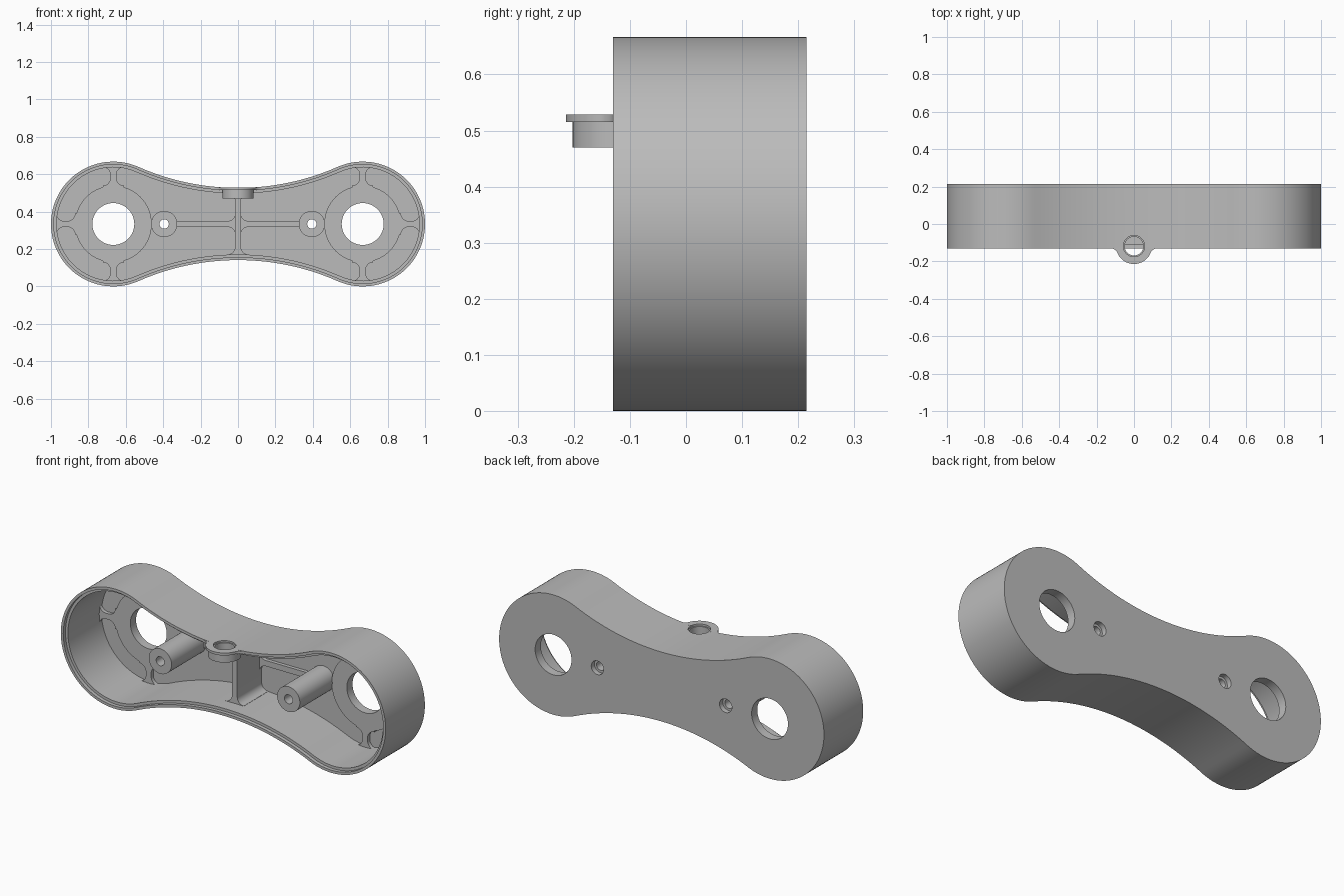
import bpy, bmesh
from math import pi, sin, cos, sqrt, atan2
from mathutils import Vector

cube = bpy.data.objects.get("Cube")
if cube:
    bpy.data.objects.remove(cube)

grey = bpy.data.materials.new("plain_grey")
grey.use_nodes = True
grey.diffuse_color = (0.5, 0.5, 0.5, 1)
grey.node_tree.nodes["Principled BSDF"].inputs["Base Color"].default_value = (0.5, 0.5, 0.5, 1)

# Main sizes
MID = 0.3335                    # height of the centre line
LOBE_X, LOBE_R = 0.6665, 0.3335
WAIST = 0.193                   # half height of the waist
WAIST_R = (LOBE_X**2 + WAIST**2 - LOBE_R**2) / (2 * (LOBE_R - WAIST))
FRONT, BACK = -0.13, 0.215
FLOOR, PAD = 0.185, 0.165       # inner floor and raised pad faces
WALL, LIP = 0.03, 0.015
BOSS_X = 0.395
EYE_Y = -0.118


def loft(name, loops, ring=False):
    """Skin equal-length loops; ring joins last to first, otherwise cap the ends."""
    bm = bmesh.new()
    rows = [[bm.verts.new(p) for p in loop] for loop in loops]
    n = len(rows[0])
    pairs = list(zip(rows, rows[1:])) + ([(rows[-1], rows[0])] if ring else [])
    for a, b in pairs:
        for i in range(n):
            j = (i + 1) % n
            bm.faces.new((a[i], a[j], b[j], b[i]))
    if not ring:
        bm.faces.new(rows[0])
        bm.faces.new(rows[-1])
    bmesh.ops.recalc_face_normals(bm, faces=bm.faces)
    mesh = bpy.data.meshes.new(name)
    bm.to_mesh(mesh)
    bm.free()
    mesh.materials.append(grey)
    obj = bpy.data.objects.new(name, mesh)
    bpy.context.collection.objects.link(obj)
    return obj


def arc(cx, cy, r, a0, a1, n):
    return [(cx + r * cos(a0 + (a1 - a0) * i / n), cy + r * sin(a0 + (a1 - a0) * i / n))
            for i in range(n)]


def at_y(pts, y):
    return [Vector((x, y, z)) for x, z in pts]


def at_z(pts, z):
    return [Vector((x, y, z)) for x, y in pts]


def disc(x, v, r):
    return arc(x, v, r, 0, 2 * pi, 64)


def tube(name, x, v, r_in, r_out, lo, hi, place):
    i, o = disc(x, v, r_in), disc(x, v, r_out)
    return loft(name, [place(i, lo), place(o, lo), place(o, hi), place(i, hi)], ring=True)


def cut(obj, cutter):
    mod = obj.modifiers.new("cut", "BOOLEAN")
    mod.operation, mod.solver, mod.object = "DIFFERENCE", "EXACT", cutter
    bpy.context.view_layer.objects.active = obj
    bpy.ops.object.modifier_apply(modifier=mod.name)


def outline(d):
    """Two-lobed outline moved inward by d."""
    far = WAIST_R + WAIST
    phi = atan2(far, -LOBE_X)
    return (arc(LOBE_X, MID, LOBE_R - d, -phi, phi, 64)
            + arc(0, MID + far, WAIST_R + d, phi - pi, -phi, 40)
            + arc(-LOBE_X, MID, LOBE_R - d, pi - phi, pi + phi, 64)
            + arc(0, MID - far, WAIST_R + d, phi, pi - phi, 40))


def rib(name, start, end, y0, flare0=0.04, flare1=0.04, over=0.012, half=0.016):
    """Straight rib on the floor whose ends flare out in concave fillets."""
    a, b = Vector(start), Vector(end)
    u = (b - a).normalized()
    side = Vector((-u.y, u.x))
    length = (b - a).length
    steps = [i / 8 for i in range(9)]
    stations = [(-over, half + flare0)]
    stations += [(flare0 * (1 - cos(t * pi / 2)), half + flare0 * (1 - sin(t * pi / 2))) for t in steps]
    stations += [(length - flare1 * (1 - cos(t * pi / 2)), half + flare1 * (1 - sin(t * pi / 2)))
                 for t in reversed(steps)]
    stations += [(length + over, half + flare1)]
    pts = [a + u * d + side * w for d, w in stations]
    pts += [a + u * d - side * w for d, w in reversed(stations)]
    return loft(name, [at_y(pts, y0), at_y(pts, FLOOR + 0.005)])


# Open-fronted shell with a stepped lip
parts = []
shell = loft("housing_shell", [at_y(outline(d), y) for d, y in (
    (0, BACK), (0, FRONT), (LIP, FRONT), (LIP, FRONT + 0.02), (WALL, FRONT + 0.02), (WALL, FLOOR))])
parts.append(shell)

# Cutters for lobe holes, screw recesses and the eyelet
cutters = []
for s in (-1, 1):
    for x, r in ((s * LOBE_X, 0.112), (s * BOSS_X, 0.038)):
        c = disc(x, MID, r)
        cutters.append(loft("hole_cutter", [at_y(c, 0.1), at_y(c, 0.3)]))
c = disc(0, EYE_Y, 0.057)
eye_cutter = loft("eyelet_cutter", [at_z(c, 0.44), at_z(c, 0.6)])
cutters.append(eye_cutter)
for c in cutters:
    c.hide_render = True
    cut(shell, c)

# Pads, bosses and ribs, repeated on both sides
for s, label in ((-1, "right"), (1, "left")):
    cx = s * LOBE_X
    parts.append(tube(label + "_hole_pad", cx, MID, 0.112, 0.205, PAD, FLOOR + 0.005, at_y))
    parts.append(tube(label + "_screw_boss", s * BOSS_X, MID, 0.025, 0.07, FRONT + 0.01, FLOOR + 0.002, at_y))
    for dx, dz, where in ((s, 0, "outer"), (0, 1, "upper"), (0, -1, "lower")):
        near, far = 0.205, LOBE_R - WALL
        parts.append(rib(f"{label}_{where}_pad_rib", (cx + dx * near, MID + dz * near),
                         (cx + dx * far, MID + dz * far), PAD))
    parts.append(rib(label + "_middle_rib", (s * 0.015, MID), (s * (BOSS_X - 0.05), MID),
                     PAD, flare1=0.001, over=0.005))

# Tall web across the waist
parts.append(rib("centre_web", (0, MID - WAIST + WALL), (0, MID + WAIST - WALL), -0.03))

# Eyelet at the top front edge: collar below, filleted flange above
parts.append(tube("eyelet_collar", 0, EYE_Y, 0.05, 0.084, 0.47, 0.518, at_z))
R, F = 0.096, 0.04
fy = FRONT - F
fx = sqrt((R + F)**2 - (fy - EYE_Y)**2)
t = atan2(EYE_Y - fy, fx)
profile = [(-fx, FRONT + 0.008)]
profile += arc(-fx, fy, F, pi / 2, t, 10)
profile += arc(0, EYE_Y, R, pi + t, 2 * pi - t, 40)
profile += arc(fx, fy, F, pi - t, pi / 2, 10)
profile += [(fx, FRONT), (fx, FRONT + 0.008)]
flange = loft("eyelet_flange", [at_z(profile, 0.515), at_z(profile, 0.529)])
cut(flange, eye_cutter)
parts.append(flange)

for c in cutters:
    bpy.data.objects.remove(c)

# Smooth the round walls, keep edges sharp
bpy.ops.object.select_all(action="DESELECT")
for p in parts:
    p.select_set(True)
bpy.context.view_layer.objects.active = shell
bpy.ops.object.shade_smooth_by_angle()
